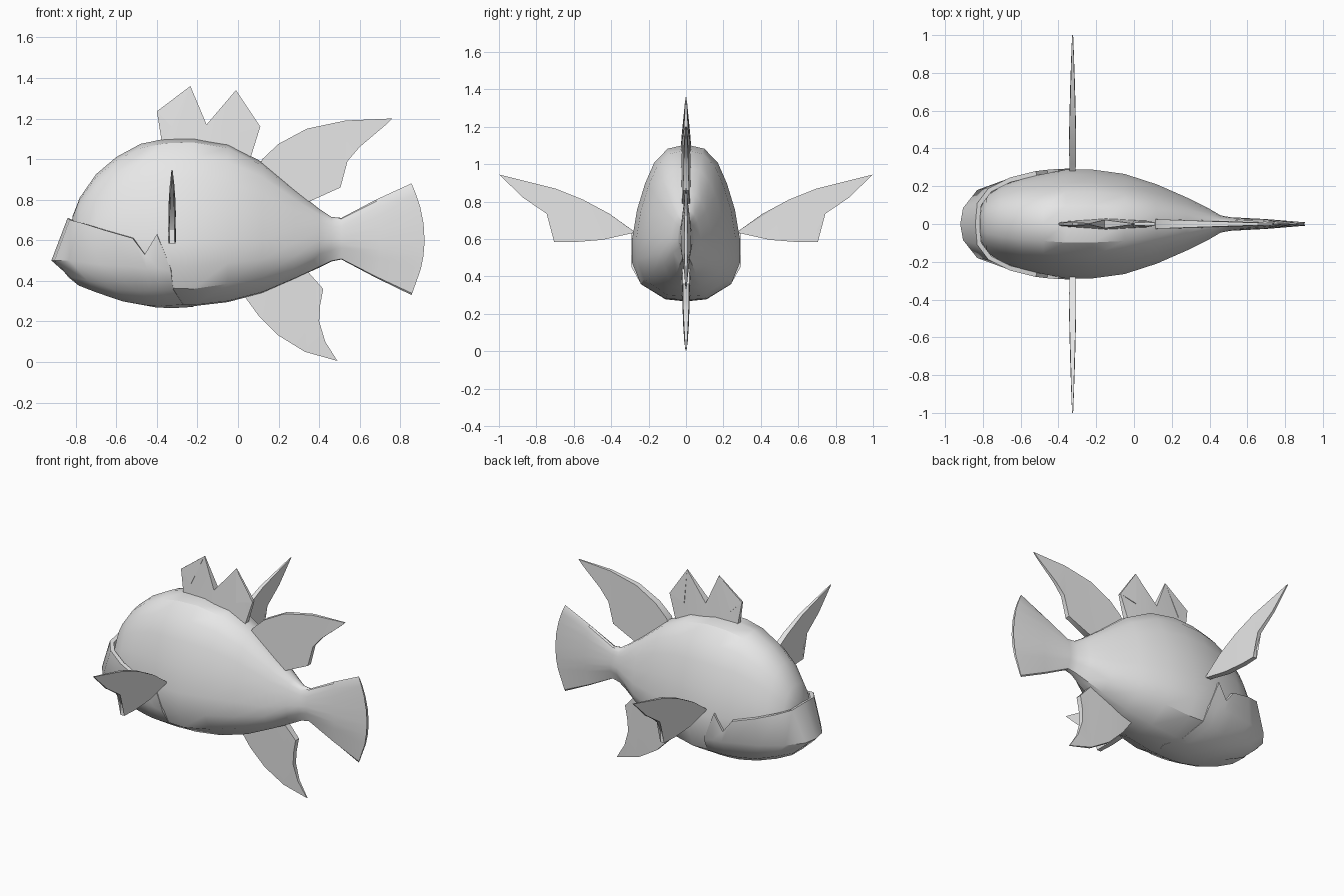
import bpy, bmesh
from math import radians, hypot

if "Cube" in bpy.data.objects:
    bpy.data.objects.remove(bpy.data.objects["Cube"])

grey = bpy.data.materials.new("light_grey")
grey.use_nodes = True
COLOUR = (0.8, 0.8, 0.8, 1)
grey.diffuse_color = COLOUR
grey.node_tree.nodes["Principled BSDF"].inputs["Base Color"].default_value = COLOUR


def finish(name, bm, fix_normals=True, shell=0.0, angle=32):
    """Turn a bmesh into a shaded object; shell > 0 mirrors and thickens it."""
    if fix_normals:
        bmesh.ops.recalc_face_normals(bm, faces=bm.faces)
    mesh = bpy.data.meshes.new(name)
    bm.to_mesh(mesh)
    bm.free()
    mesh.materials.append(grey)
    obj = bpy.data.objects.new(name, mesh)
    bpy.context.collection.objects.link(obj)
    bpy.ops.object.select_all(action='DESELECT')
    obj.select_set(True)
    bpy.context.view_layer.objects.active = obj
    if shell:
        mirror = obj.modifiers.new("mirror", 'MIRROR')
        mirror.use_axis = (False, True, False)
        solid = obj.modifiers.new("shell", 'SOLIDIFY')
        solid.thickness = shell
        solid.offset = -1
        bpy.ops.object.convert(target='MESH')
    bpy.ops.object.shade_smooth_by_angle(angle=radians(angle))
    return obj


# Body and tail: egg-shaped sections lofted along x
# half section: (width share, share of the way from top to belly crease)
SECTION = [(0, 0), (.34, .03), (.59, .13), (.76, .28), (.91, .47),
           (1, .68), (1, .85), (.84, 1)]
# x, top, bottom, half width, crease height, backward bulge
RINGS = [
    (-.815, .72, .50, .08, .52, 0), (-.78, .81, .45, .15, .50, 0),
    (-.70, .925, .39, .20, .45, 0), (-.60, 1.01, .35, .24, .42, 0),
    (-.48, 1.075, .31, .265, .39, 0), (-.36, 1.10, .275, .288, .365, 0),
    (-.22, 1.105, .275, .288, .36, 0), (-.05, 1.075, .295, .265, .385, 0),
    (.12, .985, .34, .21, .42, 0), (.28, .85, .41, .14, .465, 0),
    (.40, .755, .465, .08, .53, 0), (.46, .715, .495, .045, .55, 0),
    (.51, .71, .505, .036, .56, 0), (.68, .80, .415, .026, .51, .02),
    (.855, .88, .33, .008, .46, .065),
]


def body_ring(bm, x, top, bottom, w, crease, bulge):
    half = [(a * w, top - f * (top - crease)) for a, f in SECTION]
    half += [(.38 * w, bottom + .06 * (crease - bottom)), (0, bottom)]
    loop = half + [(-y, z) for y, z in half[-2:0:-1]]
    mid, reach = (top + bottom) / 2, (top - bottom) / 2
    return [bm.verts.new((x + bulge * (1 - ((z - mid) / reach) ** 2), y, z))
            for y, z in loop]


bm = bmesh.new()
loops = [body_ring(bm, *r) for r in RINGS]
for a, b in zip(loops, loops[1:]):
    for i in range(len(a)):
        k = (i + 1) % len(a)
        bm.faces.new((a[i], a[k], b[k], b[i]))
bm.faces.new(loops[0])
bm.faces.new(loops[-1])
finish("body_and_tail", bm)

# Lower jaw: half hull with a jagged lip, mirrored and thickened
# each column: lip point, side point, lower side point, keel (x, z)
JAW = [
    ((-.84, 0, .71), (-.92, 0, .50), (-.87, 0, .46), (-.80, .41)),
    ((-.83, .11, .70), (-.905, .085, .50), (-.83, .10, .42), (-.74, .37)),
    ((-.77, .19, .685), (-.83, .18, .50), (-.74, .17, .40), (-.66, .335)),
    ((-.66, .245, .65), (-.68, .235, .48), (-.62, .185, .36), (-.52, .29)),
    ((-.52, .28, .61), (-.52, .275, .47), (-.50, .21, .35), (-.40, .268)),
    ((-.46, .287, .53), (-.45, .285, .46), (-.44, .226, .352), (-.32, .266)),
    ((-.40, .292, .63), (-.39, .29, .46), (-.38, .236, .355), (-.27, .268)),
    ((-.335, .293, .47), (-.33, .292, .45), (-.32, .24, .358), (-.22, .272)),
]
bm = bmesh.new()
columns = []
for lip, side, low, (kx, kz) in JAW:
    under = ((low[0] + kx) / 2, low[1] * .48, kz + .13 * (low[2] - kz))
    columns.append([bm.verts.new(p) for p in (lip, side, low, under, (kx, 0, kz))])
for a, b in zip(columns, columns[1:]):
    for j in range(len(a) - 1):
        bm.faces.new((a[j], b[j], b[j + 1], a[j + 1]))
finish("lower_jaw", bm, fix_normals=False, shell=.025)


# Fins: flat outlines that thin out away from the root
def fin(name, outline, root, thick, place):
    far = max(hypot(u - root[0], v - root[1]) for u, v in outline)
    bm = bmesh.new()
    sides = []
    for s in (1, -1):
        sides.append([bm.verts.new(place(u, v, s * (
            .003 + thick * (1 - hypot(u - root[0], v - root[1]) / far))))
            for u, v in outline])
    a, b = sides
    caps = [bm.faces.new(a), bm.faces.new(b[::-1])]
    for i in range(len(a)):
        k = (i + 1) % len(a)
        bm.faces.new((a[k], a[i], b[i], b[k]))
    bmesh.ops.triangulate(bm, faces=caps)
    finish(name, bm)


def upright(u, v, t):
    return (u, t, v)


fin("crest",
    [(-.37, 1.05), (-.40, 1.235), (-.325, 1.16), (-.235, 1.36), (-.155, 1.17),
     (-.01, 1.34), (0, 1.13), (.11, 1.16), (.06, 1.0), (-.15, .98)],
    (-.15, 1.0), .035, upright)
fin("back_fin",
    [(.10, .95), (.12, 1.0), (.20, 1.075), (.34, 1.15), (.53, 1.19), (.76, 1.2),
     (.73, 1.17), (.60, 1.06), (.54, .99), (.505, .86), (.35, .79), (.20, .80)],
    (.15, .9), .026, upright)
fin("belly_fin",
    [(.02, .34), (.10, .23), (.20, .13), (.33, .05), (.49, .005), (.43, .10),
     (.40, .20), (.405, .28), (.42, .36), (.34, .45), (.20, .45)],
    (.2, .4), .026, upright)

# Side fins, one per side
SIDE_FIN = [(.27, .635), (.32, .67), (.41, .735), (.55, .81), (.70, .87),
            (1.0, .945), (.87, .82), (.745, .735), (.70, .65), (.705, .585),
            (.60, .583), (.45, .595)]
for side, sign in (("left", 1), ("right", -1)):
    fin(side + "_side_fin", SIDE_FIN, (.45, .66), .018,
        lambda u, v, t: (-.325 + t, sign * u, v))
